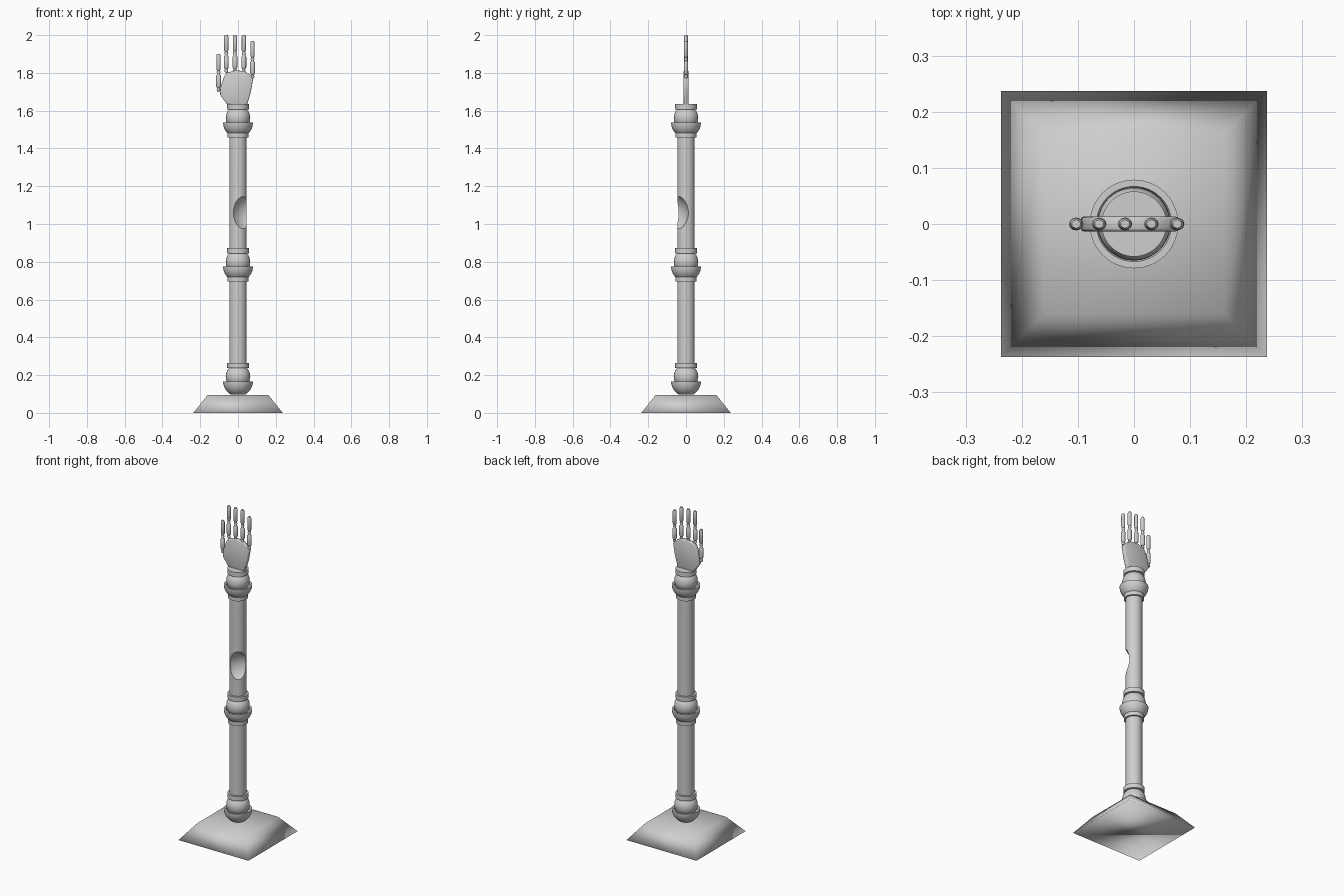
import bpy, bmesh, math

if "Cube" in bpy.data.objects:
    bpy.data.objects.remove(bpy.data.objects["Cube"])

grey = bpy.data.materials.new("plain_grey")
grey.diffuse_color = (0.62, 0.62, 0.62, 1)
grey.use_nodes = True
grey.node_tree.nodes["Principled BSDF"].inputs["Base Color"].default_value = grey.diffuse_color


def finish(name, bm, angle=40):
    bmesh.ops.recalc_face_normals(bm, faces=bm.faces)
    me = bpy.data.meshes.new(name)
    bm.to_mesh(me)
    bm.free()
    ob = bpy.data.objects.new(name, me)
    bpy.context.collection.objects.link(ob)
    me.materials.append(grey)
    smooth(ob, angle)
    return ob


def smooth(ob, angle):
    bpy.ops.object.select_all(action='DESELECT')
    ob.select_set(True)
    bpy.context.view_layer.objects.active = ob
    bpy.ops.object.shade_smooth_by_angle(angle=math.radians(angle))


def lathe(name, profile, loc=(0, 0, 0), n=48, sy=1.0, angle=40):
    """Spin a closed (radius, z) profile, starting and ending on the axis."""
    bm = bmesh.new()
    rings = []
    for r, z in profile:
        count = 1 if r == 0 else n
        rings.append([bm.verts.new((loc[0] + r * math.cos(2 * math.pi * i / n),
                                    loc[1] + r * sy * math.sin(2 * math.pi * i / n),
                                    loc[2] + z)) for i in range(count)])
    for a, b in zip(rings, rings[1:]):
        for i in range(n):
            j = (i + 1) % n
            quad = [a[i % len(a)], a[j % len(a)], b[j % len(b)], b[i % len(b)]]
            bm.faces.new(list(dict.fromkeys(quad)))
    return finish(name, bm, angle)


def disc(name, r, z0, z1):
    return lathe(name, [(0, z0), (r, z0), (r, z1), (0, z1)])


def carve(ob, cutter):
    cutter.hide_render = True
    mod = ob.modifiers.new("cut", 'BOOLEAN')
    mod.operation = 'DIFFERENCE'
    mod.solver = 'EXACT'
    mod.object = cutter
    bpy.context.view_layer.objects.active = ob
    bpy.ops.object.modifier_apply(modifier="cut")
    bpy.data.objects.remove(cutter, do_unlink=True)


# Base: soft-shaded square frustum
bm = bmesh.new()
bmesh.ops.create_cube(bm, size=2)
for v in bm.verts:
    half = 0.16 if v.co.z > 0 else 0.237
    v.co = (v.co.x * half, v.co.y * half, 0.096 if v.co.z > 0 else 0)
finish("base", bm, 180)


# Ball joints: cup, ball, upper ring and lower collar
def joint(name, rim, collar=True):
    R = 0.079
    lo = math.acos(0.036 / R)
    cup = [(0, rim - 0.0703)]
    for k in range(11):
        a = -lo * (1 - k / 10)
        cup.append((R * math.cos(a), rim + R * math.sin(a)))
    cup += [(0.067, rim), (0.055, rim - 0.035), (0, rim - 0.055)]
    lathe(name + "_cup", cup)
    ball = [(0.065 * math.sin(math.pi * k / 20), rim + 0.025 - 0.065 * math.cos(math.pi * k / 20))
            for k in range(1, 20)]
    lathe(name + "_ball", [(0, rim - 0.04)] + ball + [(0, rim + 0.09)])
    disc(name + "_ring", 0.058, rim + 0.07, rim + 0.098)
    if collar:
        disc(name + "_collar", 0.056, rim - 0.079, rim - 0.05)


joint("shoulder", 0.167, False)
joint("elbow", 0.775)
joint("wrist", 1.537)

# Arm tubes
disc("upper_arm", 0.046, 0.255, 0.71)
forearm = disc("forearm", 0.046, 0.86, 1.475)

# Scoop in the front right side of the forearm
bm = bmesh.new()
bmesh.ops.create_uvsphere(bm, u_segments=64, v_segments=48, radius=0.114)
a = math.radians(-53)
bmesh.ops.translate(bm, verts=bm.verts, vec=(0.122 * math.cos(a), 0.122 * math.sin(a), 1.06))
carve(forearm, finish("scoop_cutter", bm))

# Small hole right through, front to back
bm = bmesh.new()
bmesh.ops.create_cone(bm, cap_ends=True, segments=24, radius1=0.016, radius2=0.016, depth=0.3)
for v in bm.verts:
    x, y, z = v.co
    v.co = (x - 0.019, z, 1.365 + y)
carve(forearm, finish("hole_cutter", bm))
smooth(forearm, 35)

# Palm: flat outline with thickness and softened edges
outline = [(-0.056, 1.63), (-0.095, 1.685), (-0.092, 1.725), (-0.074, 1.78), (-0.06, 1.80),
           (-0.015, 1.813), (0.03, 1.81), (0.062, 1.792), (0.08, 1.768), (0.068, 1.70), (0.048, 1.63)]
bm = bmesh.new()
face = bm.faces.new([bm.verts.new((x, -0.013, z)) for x, z in outline])
ext = bmesh.ops.extrude_face_region(bm, geom=[face])
bmesh.ops.translate(bm, vec=(0, 0.026, 0),
                    verts=[g for g in ext["geom"] if isinstance(g, bmesh.types.BMVert)])
rims = [e for e in bm.edges if abs(e.verts[0].co.y - e.verts[1].co.y) < 1e-5]
bmesh.ops.bevel(bm, geom=rims, offset=0.005, segments=2, profile=0.5, affect='EDGES')
finish("palm", bm, 60)

# Fingers: two rounded segments with a knuckle below each
finger = [(0, 0), (0.008, 0.003), (0.010, 0.012), (0.007, 0.02), (0.010, 0.023), (0.0128, 0.03),
          (0.0128, 0.085), (0.007, 0.094), (0.0105, 0.104), (0.007, 0.112),
          (0.0115, 0.119), (0.0115, 0.191), (0.008, 0.2), (0, 0.2)]
for name, x, z in (("thumb", -0.103, 1.70), ("index_finger", -0.062, 1.80),
                   ("middle_finger", -0.016, 1.80), ("ring_finger", 0.031, 1.80),
                   ("little_finger", 0.077, 1.77)):
    lathe(name, finger, (x, 0, z), 12, 0.9, 50)
